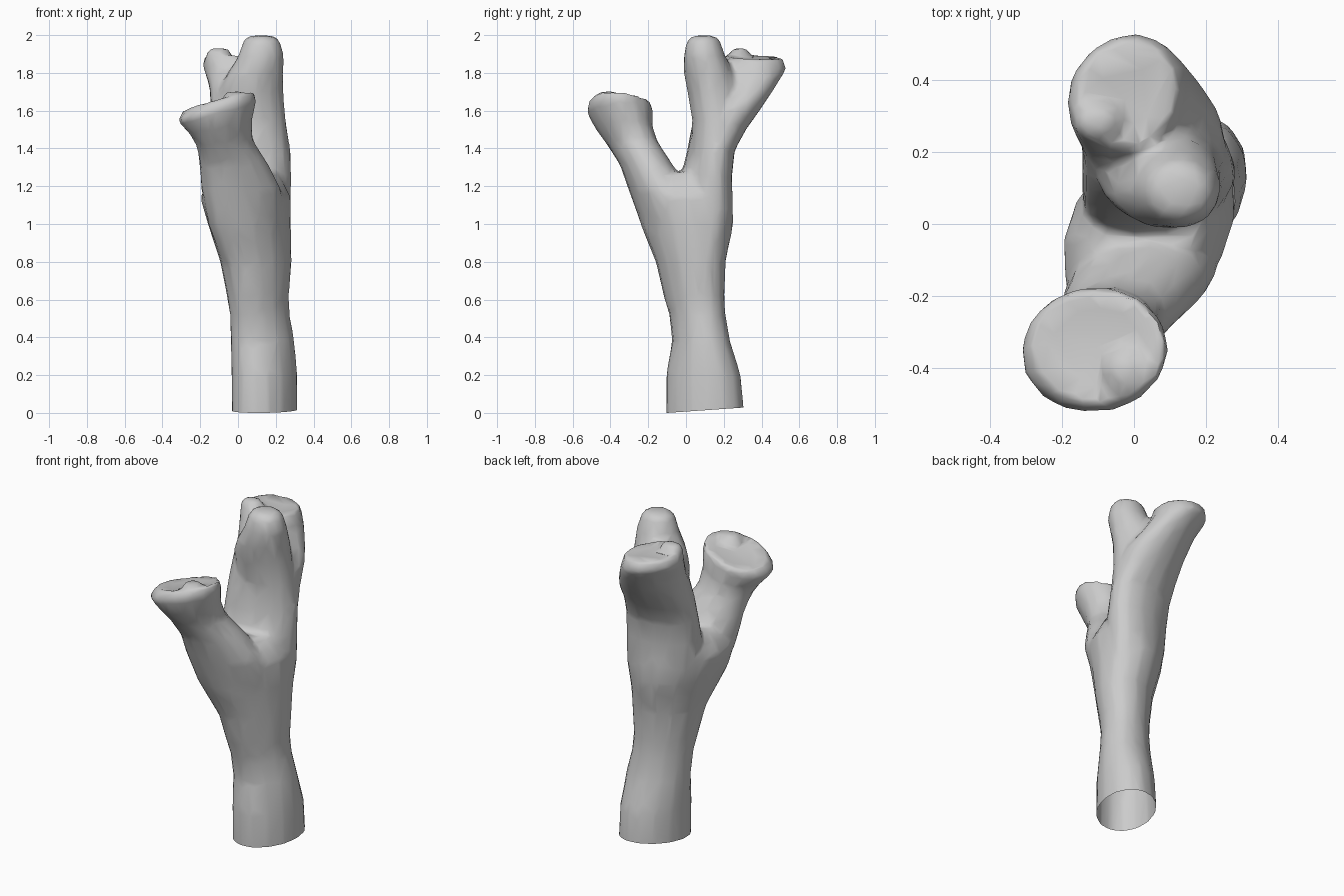
import bpy, bmesh, math
from mathutils import Vector

SIDES = 14
GROW = 1.035          # makes up for what the softening takes away
bm = bmesh.new()


def limb(rings, skew0=0, skew1=0):
    """Closed tube through rings (x0, x1, y0, y1, z, tilt_x, tilt_y).
    The skew stretches each oval along its x = y diagonal."""
    loops = []
    for k, (x0, x1, y0, y1, z, tx, ty) in enumerate(rings):
        s = skew0 + (skew1 - skew0) * k / (len(rings) - 1)
        cx, cy = (x0 + x1) / 2, (y0 + y1) / 2
        rx, ry = GROW * (x1 - x0) / 2, GROW * (y1 - y0) / 2
        loop = []
        for i in range(SIDES):
            a = math.tau * i / SIDES
            dx, dy = rx * math.cos(a - s / 2), ry * math.sin(a + s / 2)
            loop.append(bm.verts.new((cx + dx, cy + dy, z + tx * dx + ty * dy)))
        loops.append(loop)
    for a, b in zip(loops, loops[1:]):
        for i in range(SIDES):
            j = (i + 1) % SIDES
            bm.faces.new((a[i], a[j], b[j], b[i]))
    bm.faces.new(loops[0][::-1])
    bm.faces.new(loops[-1])


# Trunk, continued below ground so the foot can be cut clean
limb([(-.03, .31, -.10, .31, -.15, 0, 0),
      (-.03, .31, -.10, .30, .04, 0, 0),
      (-.03, .31, -.10, .285, .20, 0, 0),
      (-.035, .295, -.07, .23, .38, 0, 0),
      (-.04, .27, -.085, .205, .52, 0, 0),
      (-.055, .265, -.115, .20, .62, 0, 0),
      (-.09, .28, -.155, .205, .80, 0, 0),
      (-.155, .275, -.235, .245, 1.0, 0, 0),
      (-.195, .275, -.275, .24, 1.14, 0, 0),
      (-.16, .235, -.19, .17, 1.22, 0, 0),
      (-.12, .20, -.11, .07, 1.275, 0, 0)], .2, .3)

# Front limb with flared cut end
limb([(-.08, .24, -.15, .12, .80, 0, 0),
      (-.155, .24, -.235, .05, 1.0, 0, 0),
      (-.19, .225, -.30, -.02, 1.18, 0, 0),
      (-.20, .16, -.345, -.07, 1.31, 0, 0),
      (-.215, .075, -.415, -.155, 1.43, .1, .05),
      (-.25, .07, -.475, -.18, 1.51, .22, 0),
      (-.315, .09, -.525, -.18, 1.595, .25, -.05),
      (-.285, .085, -.50, -.18, 1.655, .27, -.08),
      (-.23, .04, -.45, -.23, 1.637, .27, -.08)], .45, -.1)

# Knob on the front cut end
limb([(-.09, .055, -.48, -.34, 1.62, 0, 0),
      (-.08, .045, -.47, -.35, 1.675, 0, 0),
      (-.06, .02, -.45, -.37, 1.702, 0, 0)])

# Back limb leading to the rear cut end
limb([(-.07, .26, -.05, .20, .85, 0, 0),
      (-.13, .275, -.04, .245, 1.08, 0, 0),
      (-.14, .28, -.025, .24, 1.25, 0, 0),
      (-.14, .275, .01, .255, 1.39, 0, 0),
      (-.14, .255, .03, .315, 1.50, 0, 0),
      (-.14, .24, .06, .40, 1.62, 0, 0),
      (-.15, .19, .12, .475, 1.72, -.1, .1),
      (-.185, .14, .19, .528, 1.82, -.12, 0),
      (-.165, .12, .21, .51, 1.89, -.08, -.05),
      (-.11, .07, .27, .45, 1.875, -.08, 0)], .35, .05)

# Upright limb
limb([(-.09, .26, .03, .24, 1.38, 0, 0),
      (-.09, .25, .035, .28, 1.55, 0, 0),
      (-.10, .235, .01, .28, 1.70, 0, 0),
      (-.06, .235, -.01, .25, 1.80, .1, 0),
      (.005, .24, -.01, .205, 1.89, 0, 0),
      (.03, .22, .005, .18, 1.97, 0, 0),
      (.06, .19, .04, .15, 1.998, 0, 0)])

# Knob on the rear cut end
limb([(-.17, -.03, .22, .35, 1.84, 0, 0),
      (-.17, -.035, .23, .34, 1.90, 0, 0),
      (-.15, -.05, .25, .32, 1.932, 0, 0)])

mesh = bpy.data.meshes.new("tree_trunk")
bm.to_mesh(mesh)
bm.free()
trunk = bpy.data.objects.new("tree_trunk", mesh)
bpy.context.collection.objects.link(trunk)
bpy.context.view_layer.objects.active = trunk
trunk.select_set(True)

# Fuse the limbs, soften the crotches, reduce to a light mesh
m = trunk.modifiers.new("fuse", 'REMESH')
m.mode = 'VOXEL'
m.voxel_size = .016
m = trunk.modifiers.new("soften", 'SMOOTH')
m.factor = .5
m.iterations = 10
m = trunk.modifiers.new("reduce", 'DECIMATE')
m.ratio = .06
for name in ("fuse", "soften", "reduce"):
    bpy.ops.object.modifier_apply(modifier=name)

# Slanted open foot
bm = bmesh.new()
bm.from_mesh(trunk.data)
bmesh.ops.bisect_plane(bm, geom=bm.verts[:] + bm.edges[:] + bm.faces[:],
                       plane_co=Vector((.14, -.10, 0)),
                       plane_no=Vector((0, -.07, 1)).normalized(), clear_inner=True)
bm.to_mesh(trunk.data)
bm.free()
bpy.ops.object.shade_smooth_by_angle(angle=math.radians(60))
